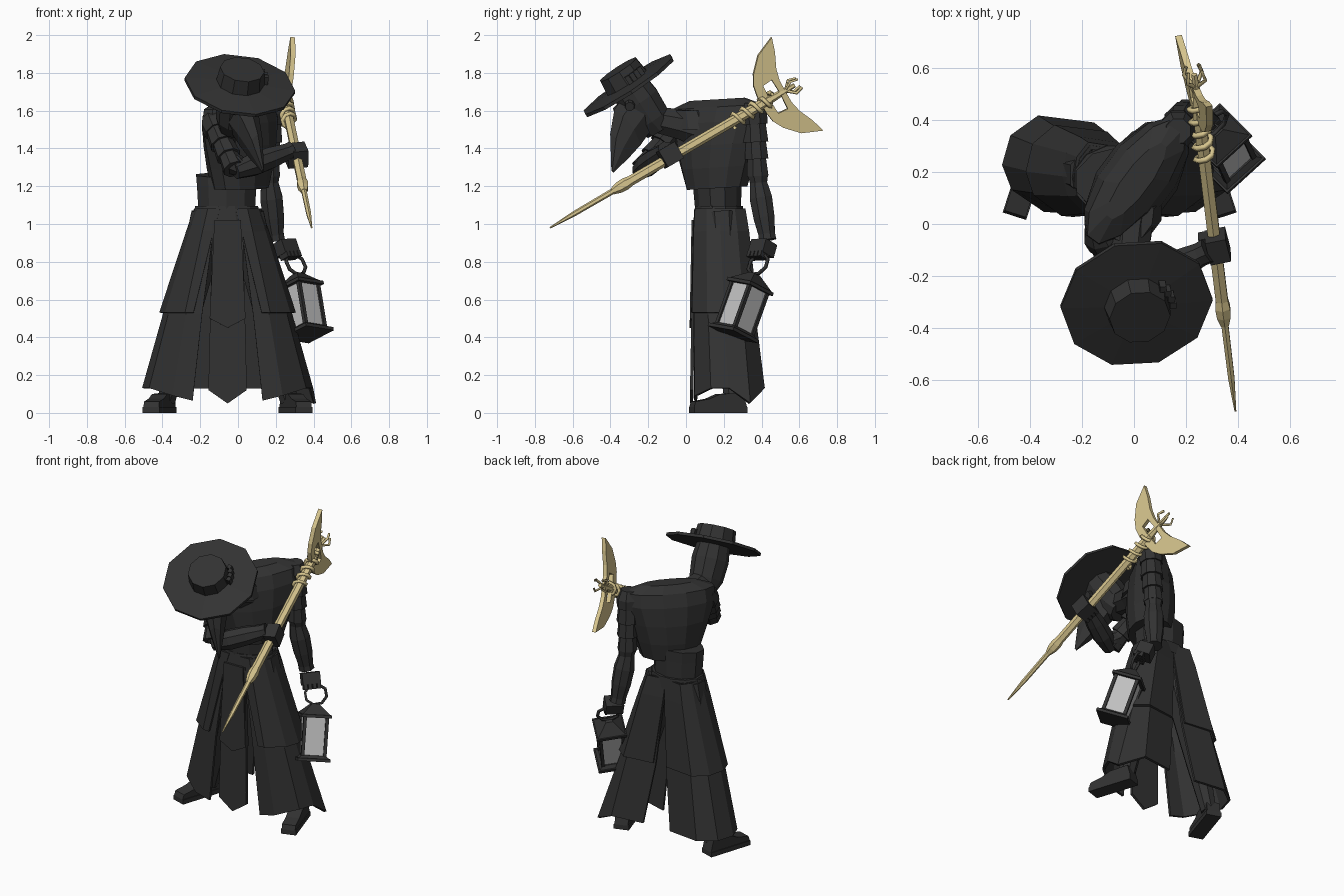
import bpy, bmesh
from math import pi, sin, cos
from mathutils import Vector, Matrix

old = bpy.data.objects.get("Cube")
if old:
    bpy.data.objects.remove(old)


def material(name, r, g, b):
    m = bpy.data.materials.new(name)
    m.use_nodes = True
    m.diffuse_color = (r, g, b, 1)
    m.node_tree.nodes["Principled BSDF"].inputs["Base Color"].default_value = (r, g, b, 1)
    return m


CLOTH = material("black cloth", .032, .032, .032)
GOLD = material("pale gold", .68, .56, .27)
GLASS = material("grey glass", .53, .53, .53)
WORLD = Matrix()


def finish(name, bm, mat, matrix=WORLD):
    bmesh.ops.recalc_face_normals(bm, faces=bm.faces)
    bm.transform(matrix)
    mesh = bpy.data.meshes.new(name)
    bm.to_mesh(mesh)
    bm.free()
    mesh.materials.append(mat)
    ob = bpy.data.objects.new(name, mesh)
    bpy.context.collection.objects.link(ob)
    return ob


def frame(origin, up, side):
    """Matrix whose z runs along up and whose x leans towards side."""
    z = Vector(up).normalized()
    y = z.cross(Vector(side)).normalized()
    return Matrix.Translation(origin) @ Matrix((y.cross(z), y, z)).transposed().to_4x4()


def loft(name, rings, mat, matrix=WORLD, closed=True):
    """Skin a list of point rings; closed rings also get end caps."""
    bm = bmesh.new()
    rows = [[bm.verts.new(p) for p in ring] for ring in rings]
    n = len(rows[0])
    for a, b in zip(rows, rows[1:]):
        for i in range(n if closed else n - 1):
            j = (i + 1) % n
            bm.faces.new((a[i], a[j], b[j], b[i]))
    if closed:
        bm.faces.new(rows[0])
        bm.faces.new(rows[-1])
    return finish(name, bm, mat, matrix)


def oval(x, y, z, rx, ry, n=10, turn=0.0, start=0.0, lean=0.0):
    out = []
    for i in range(n):
        a = 2 * pi * (i + start) / n
        p = Matrix.Rotation(turn, 2) @ Vector((rx * cos(a), ry * sin(a)))
        out.append((x + p.x, y + p.y, z + lean * p.y))
    return out


def limb(name, a, b, radii, mat=CLOTH, n=8):
    """Tapered many-sided rod from a to b with evenly spaced radii."""
    axis = Vector(b) - Vector(a)
    step = axis.length / (len(radii) - 1)
    rings = [oval(0, 0, i * step, r, r, n, start=.5) for i, r in enumerate(radii)]
    return loft(name, rings, mat, frame(a, axis, (1, 0, 0)))


def box(name, centre, size, mat=CLOTH, matrix=WORLD):
    bm = bmesh.new()
    bmesh.ops.create_cube(bm, size=1)
    bm.transform(Matrix.Translation(centre) @ Matrix.Diagonal((*size, 1)))
    return finish(name, bm, mat, matrix)


def plate(name, outline, depth, mat, matrix):
    """Flat outline in local x, z thickened along local y."""
    return loft(name, [[(x, y, z) for x, z in outline] for y in (-depth / 2, depth / 2)], mat, matrix)


def wire(name, points, radius, mat, matrix=WORLD, cyclic=False):
    curve = bpy.data.curves.new(name, "CURVE")
    curve.dimensions = "3D"
    curve.bevel_depth, curve.bevel_resolution = radius, 0
    spline = curve.splines.new("POLY")
    spline.points.add(len(points) - 1)
    for p, co in zip(spline.points, points):
        p.co = (*(matrix @ Vector(co)), 1)
    spline.use_cyclic_u = cyclic
    curve.materials.append(mat)
    ob = bpy.data.objects.new(name, curve)
    bpy.context.collection.objects.link(ob)


# Hat, tilted forward with the head
HEAD = frame((.01, -.305, 1.735), (.128, -.543, .83), (.585, .03, -.07))
loft("hat_brim", [oval(0, 0, -.012, .295, .287), oval(0, 0, .006, .295, .287), oval(0, 0, .018, .13, .13)], CLOTH, HEAD)
loft("hat_crown", [oval(0, 0, 0, .13, .13), oval(0, 0, .1, .118, .118)], CLOTH, HEAD)
for i in range(4):
    a = .15 + .22 * i
    box("band_bead", (.135 * cos(a), .135 * sin(a), .04), (.025, .025, .045), CLOTH, HEAD)

# Head, with the beak mask and goggles turned towards the left
FACE = HEAD @ Matrix.Rotation(.5, 4, "Z")
loft("head", [oval(0, .01, -.29, .075, .08), oval(0, 0, -.22, .1, .11),
              oval(0, 0, -.1, .112, .118), oval(0, 0, 0, .1, .105)], CLOTH, HEAD)
beak = [(-.06, -.03, -.26, .085), (-.15, -.06, -.29, .065), (-.25, -.15, -.31, .04), (-.36, -.305, -.325, .006)]
loft("beak", [[(w * sx, y, (hi + lo) / 2 + sz * (hi - lo) / 2) for sx, sz in
               ((0, 1), (.8, .6), (1, -.2), (.5, -1), (-.5, -1), (-1, -.2), (-.8, .6))]
              for y, hi, lo, w in beak], CLOTH, FACE)
for s in (-1, 1):
    limb("goggle", FACE @ Vector((s * .05, -.08, -.08)), FACE @ Vector((s * .08, -.105, -.085)), (.03, .025))
limb("neck", HEAD @ Vector((0, .03, -.24)), (.0, .1, 1.5), (.075, .085, .11))

# Torso, twisted so the left shoulder is drawn back
TWIST = .93
torso = [(1.19, .18, .135), (1.3, .215, .15), (1.42, .255, .15), (1.54, .295, .135), (1.62, .29, .105), (1.66, .18, .05)]
loft("torso", [oval(.01, .165, z, a, b, 12, TWIST, .5, .06) for z, a, b in torso], CLOTH)
loft("collar", [oval(-.01, .05, 1.5, .13, .12, 10, TWIST), oval(-.01, .02, 1.6, .1, .08, 10, TWIST)], CLOTH)
loft("waist_band", [oval(-.06, .17, 1.08, .158, .122, 10, start=.5), oval(-.06, .165, 1.2, .165, .128, 10, start=.5),
                    oval(-.06, .165, 1.26, .17, .13, 10, start=.5, lean=.1)], CLOTH)
loft("belt", [oval(-.06, .175, 1.02, .19, .137, 12, start=.5), oval(-.06, .175, 1.095, .172, .13, 12, start=.5)], CLOTH)


# Split skirt: an open shell for each half, with a shorter layer over it
def half_skirt(name, s, rows, grow, drop=0.0, spike=0.0):
    rings = []
    for z, outer, front, back, y0, y1 in rows:
        o, m, h = outer + grow, (y0 + y1) / 2, (y1 - y0) / 2 + grow
        shape = ((front, -.97), (outer * .65, -.95), (o * .92, -.5), (o, 0), (o * .93, .6), (o * .7, 1), (back, .85))
        rings.append([Vector((-.055 + s * x, m + h * t, z)) for x, t in shape])
    last = rings[-1]
    last[0].z -= drop
    last[1].z -= drop * .6
    last[4] += Vector((spike * .6, 0, -spike))
    ob = loft(name, rings, CLOTH, closed=False)
    mod = ob.modifiers.new("thickness", "SOLIDIFY")
    mod.thickness, mod.offset = .016, 0


rows = [(1.08, .158, .04, .0, .06, .295), (.96, .2, .075, .005, .052, .315),
        (.52, .335, .135, .04, .042, .36), (.13, .445, .185, .1, .045, .41)]
upper = rows[:2] + [(.53, .342, .18, .05, .042, .362)]
for s, side in ((1, "left"), (-1, "right")):
    half_skirt(side + "_skirt", s, rows, 0, .065, .08 if s > 0 else 0)
    half_skirt(side + "_overskirt", s, upper, .012)
    # Legs and splayed boots
    hip, ankle = (-.055 + s * .1, .19, 1.05), (-.055 + s * .325, .25, .06)
    limb(side + "_leg", hip, ankle, (.1, .095, .075, .05))
    toe = Vector((-.055 + s * .405, .03, 0))
    heel = Vector((-.055 + s * .315, .31, 0))
    BOOT = frame(heel, (0, 0, 1), toe - heel)
    length = (toe - heel).length
    box(side + "_sole", (length / 2, 0, .015), (length, .095, .03), CLOTH, BOOT)
    plate(side + "_boot", [(0, .03), (length, .03), (length - .01, .06), (length * .7, .075),
                           (length * .5, .1), (.02, .105)], .085, CLOTH, BOOT)

# Hanging front cloths
FRONT = frame((-.055, .028, 0), (0, .018, 1), (1, 0, 0))
plate("long_tabard", [(-.08, 1.02), (-.1, .2), (-.1, .12), (0, .05), (.1, .12), (.1, .2), (.08, 1.02)], .018, CLOTH, FRONT)
plate("short_tabard", [(-.07, 1.02), (-.095, .5), (0, .45), (.095, .5), (.07, 1.02)], .034, CLOTH, FRONT)


# Arms with overlapping plates above the elbow
def arm(side, shoulder, elbow, wrist):
    a, b, w = Vector(shoulder), Vector(elbow), Vector(wrist)
    limb(side + "_shoulder", a.lerp(b, -.12), a.lerp(b, .2), (.05, .075, .072))
    for i in range(3):
        limb(side + "_arm_plate", a.lerp(b, .1 + .25 * i), a.lerp(b, .46 + .25 * i), (.06 - .005 * i, .072 - .005 * i))
    limb(side + "_elbow", a.lerp(b, .8), b.lerp(w, .12), (.055, .058, .045))
    limb(side + "_forearm", b, w, (.045, .064, .06, .045))
    limb(side + "_cuff", b.lerp(w, .85), b.lerp(w, 1.05), (.045, .05))


def hand(side, matrix, size):
    box(side + "_palm", (0, 0, 0), size, CLOTH, matrix)
    for i in range(4):
        box(side + "_finger", (size[0] * (i - 1.5) / 4, -.02, -size[2] / 2 - .012), (size[0] * .2, .06, .03), CLOTH, matrix)


arm("left", (.17, .36, 1.6), (.165, .38, 1.24), (.2, .43, .93))
hand("left", frame((.25, .405, .87), (-.3, .25, .9), (1, 1, 0)), (.11, .09, .075))
arm("right", (-.13, -.03, 1.54), (-.015, -.245, 1.28), (.27, -.11, 1.385))
TIP, END = Vector((.39, -.72, .98)), Vector((.235, .55, 1.72))
SHAFT = END - TIP
hand("right", frame(TIP.lerp(END, .5) + Vector((.01, 0, .015)), (1, .2, .1), SHAFT), (.1, .1, .08))

# Lantern, swinging from the left hand
LAMP = frame((.367, .248, .415), (-.15, .33, .92), (1, 1, 0))
for name, z, r in (("lantern_base", .0, .142), ("lantern_roof", .265, .13)):
    loft(name, [oval(0, 0, z, r, r, 4, start=.5), oval(0, 0, z + .018, r, r, 4, start=.5)], CLOTH, LAMP)
loft("lantern_plinth", [oval(0, 0, .018, .13, .13, 4, start=.5), oval(0, 0, .035, .105, .105, 4, start=.5)], CLOTH, LAMP)
loft("lantern_peak", [oval(0, 0, .283, .12, .12, 4, start=.5), oval(0, 0, .345, .03, .03, 4, start=.5)], CLOTH, LAMP)
box("lantern_glass", (0, 0, .15), (.136, .136, .24), GLASS, LAMP)
for sx in (-1, 1):
    for sy in (-1, 1):
        box("lantern_post", (sx * .068, sy * .068, .15), (.02, .02, .24), CLOTH, LAMP)
RING = frame(LAMP @ Vector((0, 0, .4)), (-.4, .25, .9), (1, 1, 0))
wire("lantern_handle", [(.068 * cos(pi * i / 4 + pi / 8), 0, .062 * sin(pi * i / 4 + pi / 8)) for i in range(8)],
     .01, CLOTH, RING, True)

# Pole weapon: spike, collar, shaft and spiral binding
POLE = frame(END, SHAFT, (-.21, .5, -.84))
limb("pole_spike", TIP, TIP.lerp(END, .3), (.004, .014, .015, .016), GOLD, 6)
limb("pole_collar", TIP.lerp(END, .26), TIP.lerp(END, .34), (.018, .03, .033, .026), GOLD, 6)
limb("pole_shaft", TIP.lerp(END, .32), TIP.lerp(END, .92), (.027, .027, .027), GOLD, 6)
limb("pole_neck", TIP.lerp(END, .9), TIP.lerp(END, 1.02), (.024, .018, .012), GOLD, 6)
wire("pole_binding", [(.036 * cos(i * pi / 4), .036 * sin(i * pi / 4), -.36 + i * .007) for i in range(38)], .012, GOLD, POLE)

# Mirrored crescent blades with openings beside the shaft
wing = [(0, -.175), (.05, -.175), (.11, -.165), (.165, -.135), (.24, -.065), (.288, .045), (.212, .022), (.13, -.015),
        (.065, -.03), (0, -.03), (0, -.06), (.09, -.065), (.085, -.12), (0, -.125)]
for s in (-1, 1):
    plate("blade", [(s * x, z) for x, z in wing], .026, GOLD, POLE)

# Small prongs crowning the pole
for i in range(4):
    a = pi / 4 + i * pi / 2
    c, d = cos(a), sin(a)
    wire("pole_prong", [(.01 * c, .01 * d, -.02), (.05 * c, .05 * d, .015), (.035 * c, .035 * d, .055)], .008, GOLD, POLE)
